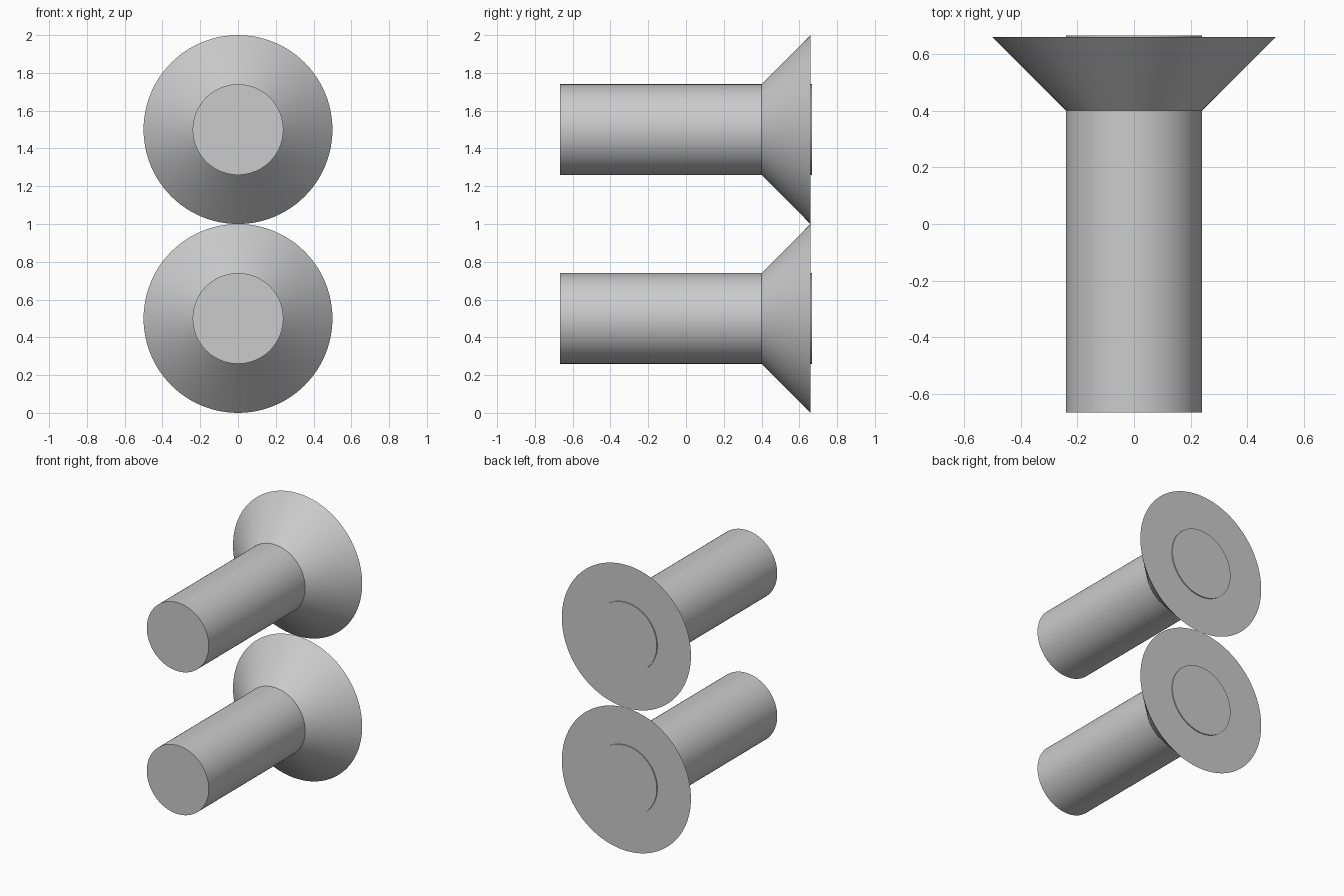
import bpy
import math

cube = bpy.data.objects.get("Cube")
if cube:
    bpy.data.objects.remove(cube, do_unlink=True)

# Single plain grey finish
grey = bpy.data.materials.new("plain_grey")
grey.use_nodes = True
colour = (0.6, 0.6, 0.6, 1)
grey.diffuse_color = colour
grey.node_tree.nodes["Principled BSDF"].inputs["Base Color"].default_value = colour

SIDES = 96
SHANK_RADIUS = 0.24
HEAD_RADIUS = 0.5


def round_part(name, front_y, back_y, front_radius, back_radius, z):
    """Round solid lying along y, with smooth sides and flat ends."""
    bpy.ops.mesh.primitive_cone_add(
        vertices=SIDES, radius1=back_radius, radius2=front_radius,
        depth=back_y - front_y, location=(0, (front_y + back_y) / 2, z),
        rotation=(math.pi / 2, 0, 0))
    part = bpy.context.object
    part.name = name
    part.data.materials.append(grey)
    bpy.ops.object.shade_smooth_by_angle(angle=math.radians(30))
    return part


# Two stacked countersunk pins; each shank runs just proud of its head
for label, z in (("lower", 0.5), ("upper", 1.5)):
    round_part(label + "_shank", -0.666, 0.666, SHANK_RADIUS, SHANK_RADIUS, z)
    round_part(label + "_flared_head", 0.4, 0.659, SHANK_RADIUS, HEAD_RADIUS, z)
